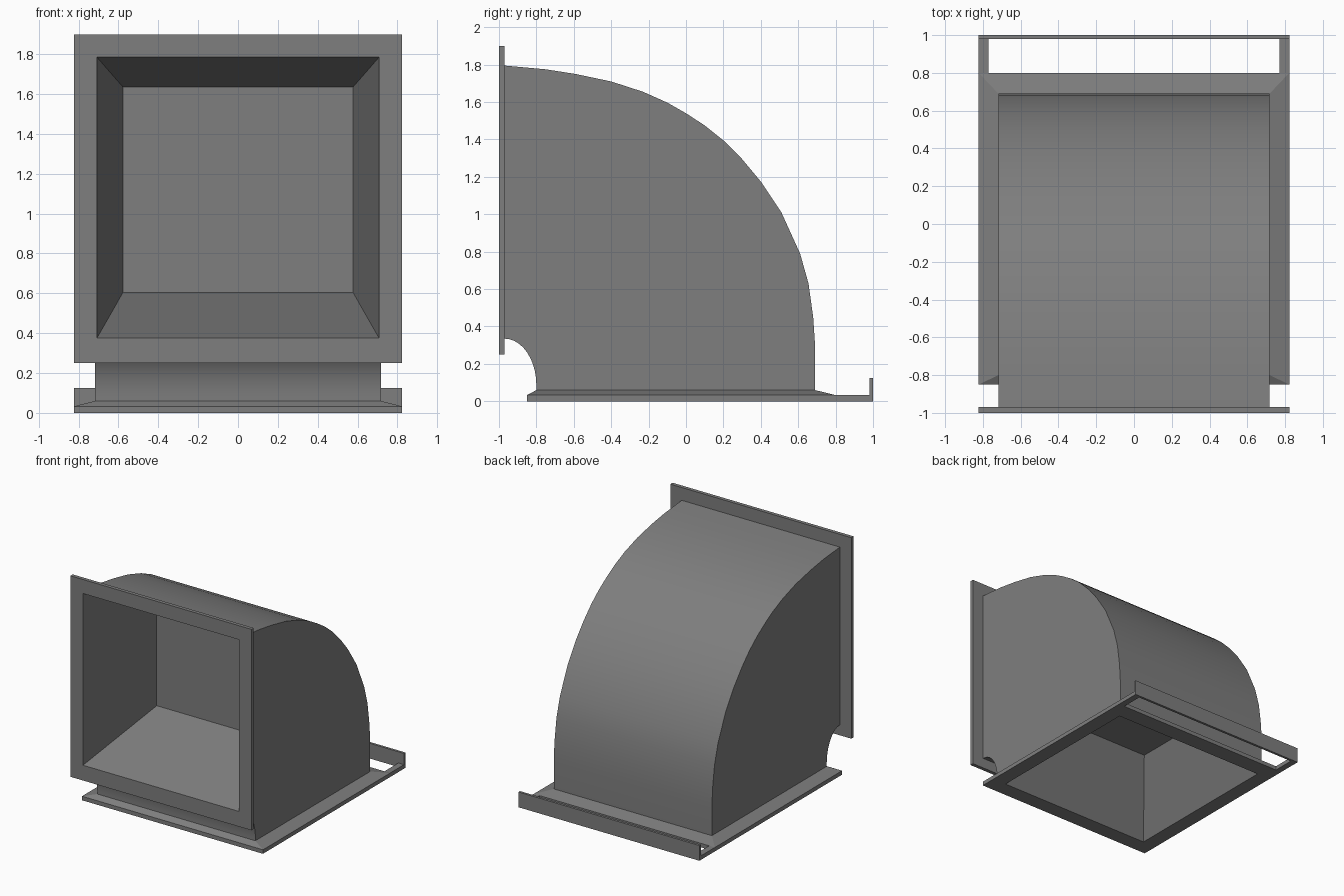
import bpy
import bmesh
import math
from mathutils import Vector

cube = bpy.data.objects.get("Cube")
if cube:
    bpy.data.objects.remove(cube, do_unlink=True)

GREY = (0.21, 0.21, 0.21, 1)
metal = bpy.data.materials.new("grey_metal")
metal.use_nodes = True
metal.diffuse_color = GREY
metal.node_tree.nodes["Principled BSDF"].inputs["Base Color"].default_value = GREY

HALF = 0.718   # half width of the duct
RIM = 0.822    # half width of the flanges


def finish(name, bm, smooth=False):
    bmesh.ops.recalc_face_normals(bm, faces=bm.faces)
    mesh = bpy.data.meshes.new(name)
    bm.to_mesh(mesh)
    bm.free()
    obj = bpy.data.objects.new(name, mesh)
    bpy.context.collection.objects.link(obj)
    mesh.materials.append(metal)
    if smooth:
        bpy.ops.object.select_all(action='DESELECT')
        obj.select_set(True)
        bpy.context.view_layer.objects.active = obj
        bpy.ops.object.shade_smooth_by_angle(angle=math.radians(30))
    return obj


def loft(name, rings, place):
    """Join rectangles (half width, low, high, depth) and cap the last one."""
    bm = bmesh.new()
    loops = []
    for w, lo, hi, d in rings:
        corners = [(-w, lo), (w, lo), (w, hi), (-w, hi)]
        loops.append([bm.verts.new(place(x, v, d)) for x, v in corners])
    for a, b in zip(loops, loops[1:]):
        for i in range(4):
            j = (i + 1) % 4
            bm.faces.new((a[i], a[j], b[j], b[i]))
    bm.faces.new(loops[-1])
    return finish(name, bm)


def box(name, lo, hi):
    bm = bmesh.new()
    bmesh.ops.create_cube(bm, size=1)
    lo, hi = Vector(lo), Vector(hi)
    for v in bm.verts:
        v.co = (lo + hi) / 2 + v.co * (hi - lo)
    return finish(name, bm)


# Curved duct body: side profile (y, z), open at the front and the bottom
outer = [(-0.97, 1.795), (-0.75, 1.775), (-0.59, 1.75), (-0.4, 1.71),
         (-0.23, 1.655), (-0.1, 1.597), (0.0, 1.54), (0.1, 1.475),
         (0.2, 1.395), (0.3, 1.295), (0.4, 1.175), (0.51, 1.01),
         (0.61, 0.79), (0.655, 0.63), (0.68, 0.45), (0.69, 0.3), (0.69, 0.06)]
inner = [(-0.8, 0.06)]
for i in range(11):
    t = math.pi / 2 * i / 10
    inner.append((-0.97 + 0.17 * math.cos(t), 0.085 + 0.25 * math.sin(t)))

bm = bmesh.new()
sides = [[bm.verts.new((x, y, z)) for y, z in outer + inner] for x in (-HALF, HALF)]
left, right = sides
open_edges = (len(outer) - 1, len(left) - 1)
for i in range(len(left)):
    j = (i + 1) % len(left)
    if i not in open_edges:
        bm.faces.new((left[i], left[j], right[j], right[i]))
for side in sides:
    bm.faces.new(side)
finish("duct_elbow", bm, smooth=True)

# Front flange with its tapered recess
loft("front_flange",
     [(HALF, 0.335, 1.795, -0.97), (RIM, 0.25, 1.9, -0.97),
      (RIM, 0.25, 1.9, -1.0), (0.708, 0.375, 1.785, -1.0),
      (0.577, 0.605, 1.635, -0.23)],
     lambda x, v, d: (x, d, v))

# Base flange with sloped skirt and the recess from below
loft("base_flange",
     [(HALF, -0.8, 0.69, 0.06), (RIM, -0.85, 0.8, 0.033),
      (RIM, -0.85, 0.8, 0.0), (0.7, -0.72, 0.66, 0.0),
      (0.44, -0.4, 0.36, 0.54)],
     lambda x, v, d: (x, v, d))

# Rails around the rear slot and the upright lip
for name, s in (("right_rail", -1), ("left_rail", 1)):
    xs = sorted((s * 0.77, s * RIM))
    box(name, (xs[0], 0.8, 0), (xs[1], 0.98, 0.033))
box("rear_lip", (-RIM, 0.98, 0), (RIM, 1.0, 0.125))
